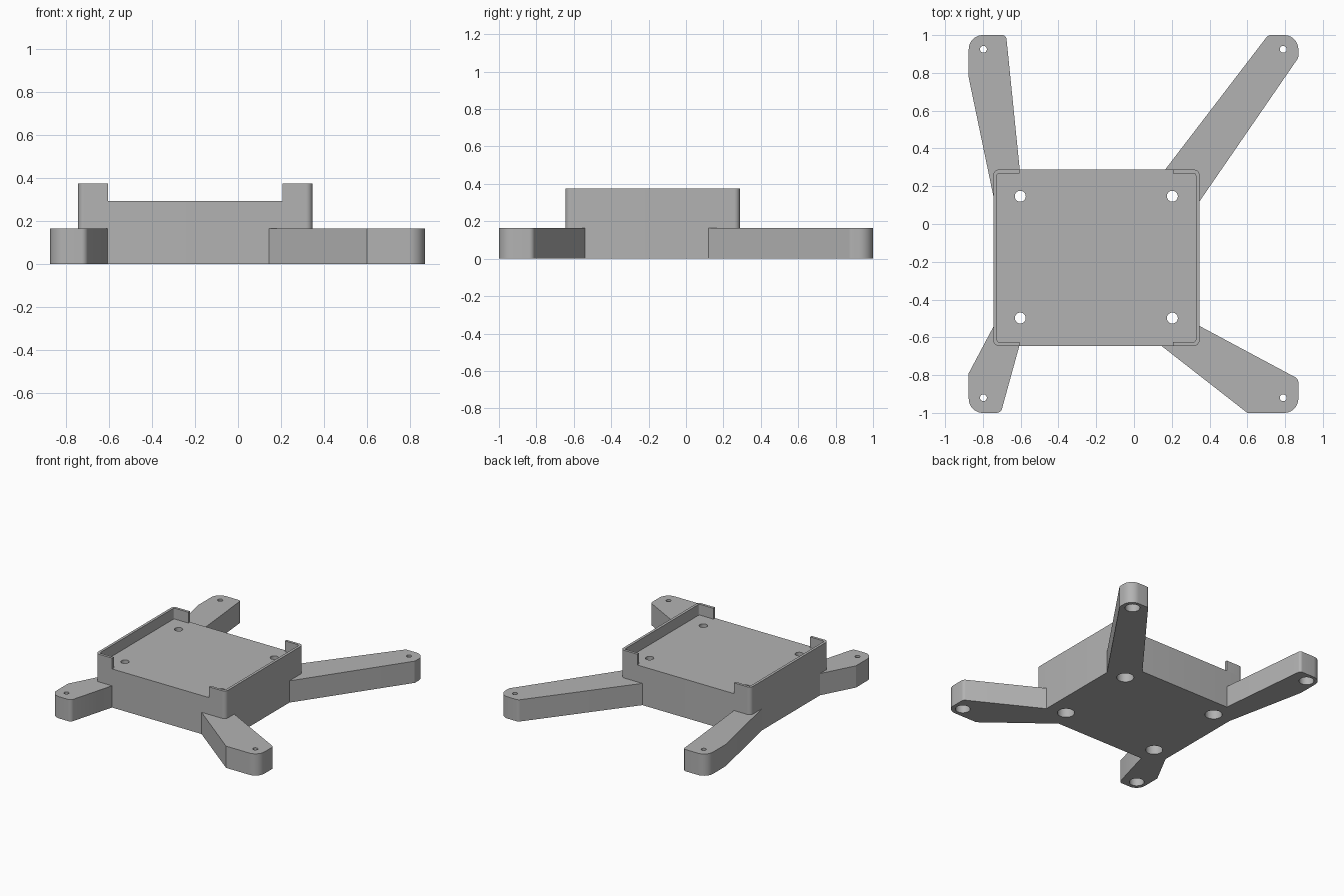
import bpy, bmesh, math
from mathutils import Vector

cube = bpy.data.objects.get("Cube")
if cube:
    bpy.data.objects.remove(cube, do_unlink=True)

grey = bpy.data.materials.new("mid grey")
grey.use_nodes = True
grey.diffuse_color = (0.45, 0.45, 0.45, 1)
grey.node_tree.nodes["Principled BSDF"].inputs["Base Color"].default_value = (0.45, 0.45, 0.45, 1)

BODY_TOP, LIP_TOP, ARM_TOP = 0.293, 0.375, 0.165
LEFT, RIGHT, FRONT, BACK = -0.745, 0.347, -0.645, 0.288


def rounded(points, steps=10):
    """Outline from (x, y, corner radius) points."""
    out = []
    for i, (x, y, r) in enumerate(points):
        p = Vector((x, y))
        if not r:
            out.append(p)
            continue
        a = (Vector(points[i - 1][:2]) - p).normalized()
        b = (Vector(points[(i + 1) % len(points)][:2]) - p).normalized()
        half = a.angle(b) / 2
        centre = p + (a + b).normalized() * r / math.sin(half)
        start = p + a * r / math.tan(half) - centre
        end = p + b * r / math.tan(half) - centre
        sweep = start.angle_signed(end)
        for k in range(steps + 1):
            t = -sweep * k / steps
            out.append(centre + Vector((start.x * math.cos(t) - start.y * math.sin(t),
                                        start.x * math.sin(t) + start.y * math.cos(t))))
    return out


def prism(name, points, z0, z1):
    """Extrude a rounded outline from z0 to z1."""
    bm = bmesh.new()
    face = bm.faces.new([bm.verts.new((p.x, p.y, z0)) for p in rounded(points)])
    top = bmesh.ops.extrude_face_region(bm, geom=[face])["geom"]
    verts = [v for v in top if isinstance(v, bmesh.types.BMVert)]
    bmesh.ops.translate(bm, verts=verts, vec=(0, 0, z1 - z0))
    bmesh.ops.recalc_face_normals(bm, faces=bm.faces)
    mesh = bpy.data.meshes.new(name)
    bm.to_mesh(mesh)
    bm.free()
    mesh.materials.append(grey)
    obj = bpy.data.objects.new(name, mesh)
    bpy.context.collection.objects.link(obj)
    return obj


def activate(obj):
    bpy.ops.object.select_all(action="DESELECT")
    obj.select_set(True)
    bpy.context.view_layer.objects.active = obj


def drill(obj, x, y, radius, z0, z1):
    """Cut one vertical hole."""
    bpy.ops.mesh.primitive_cylinder_add(vertices=32, radius=radius, depth=z1 - z0,
                                        location=(x, y, (z0 + z1) / 2))
    cutter = bpy.context.object
    cutter.data.materials.append(grey)
    activate(obj)
    mod = obj.modifiers.new("hole", "BOOLEAN")
    mod.operation, mod.solver, mod.object = "DIFFERENCE", "EXACT", cutter
    bpy.ops.object.modifier_apply(modifier=mod.name)
    bpy.data.objects.remove(cutter, do_unlink=True)


def smooth(obj):
    activate(obj)
    bpy.ops.object.shade_smooth_by_angle(angle=math.radians(25))


# Body block with four counterbored screw holes
R = 0.03
body = prism("body", [(LEFT, FRONT, R), (RIGHT, FRONT, R), (RIGHT, BACK, R), (LEFT, BACK, R)],
             0, BODY_TOP)
for x in (-0.602, 0.203):
    for y in (-0.498, 0.147):
        drill(body, x, y, 0.029, -0.1, 0.5)
        drill(body, x, y, 0.06, -0.1, 0.22)
smooth(body)

# Side lips, wrapping around the corners of the body
T, RETURN = 0.02, 0.14
for name, edge, d in (("right_lip", LEFT, 1), ("left_lip", RIGHT, -1)):
    end, inner = edge + d * RETURN, edge + d * T
    smooth(prism(name, [(end, FRONT, 0), (end, FRONT + T, 0), (inner, FRONT + T, 0.012),
                        (inner, BACK - T, 0.012), (end, BACK - T, 0), (end, BACK, 0),
                        (edge, BACK, R), (edge, FRONT, R)], BODY_TOP, LIP_TOP))

# Arms: root points hidden just inside the body, rounded tips
IN = 0.012
arms = {
    "back_right_arm": ([(-0.605, BACK, 0), (-0.677, 1, 0.022), (-0.875, 1, 0.075),
                        (-0.875, 0.775, 0), (LEFT, 0.15, 0), (LEFT + IN, 0.15, 0),
                        (LEFT + IN, BACK - IN, 0), (-0.605, BACK - IN, 0)], -0.797, 0.925),
    "back_left_arm": ([(0.165, BACK, 0), (0.71, 1, 0.03), (0.87, 1, 0.075),
                       (0.87, 0.88, 0.03), (RIGHT, 0.12, 0), (RIGHT - IN, 0.12, 0),
                       (RIGHT - IN, BACK - IN, 0), (0.165, BACK - IN, 0)], 0.79, 0.925),
    "front_right_arm": ([(-0.607, FRONT, 0), (-0.705, -1, 0.03), (-0.875, -1, 0.075),
                         (-0.875, -0.79, 0), (LEFT, -0.545, 0), (LEFT + IN, -0.545, 0),
                         (LEFT + IN, FRONT + IN, 0), (-0.607, FRONT + IN, 0)], -0.797, -0.92),
    "front_left_arm": ([(0.145, FRONT, 0), (0.6, -1, 0), (0.87, -1, 0.075),
                        (0.87, -0.82, 0.03), (RIGHT, -0.54, 0), (RIGHT - IN, -0.54, 0),
                        (RIGHT - IN, FRONT + IN, 0), (0.145, FRONT + IN, 0)], 0.79, -0.92),
}
for name, (outline, x, y) in arms.items():
    arm = prism(name, outline, 0, ARM_TOP)
    # Motor screw hole, wider below
    drill(arm, x, y, 0.018, -0.1, 0.3)
    drill(arm, x, y, 0.052, -0.1, 0.11)
    smooth(arm)
